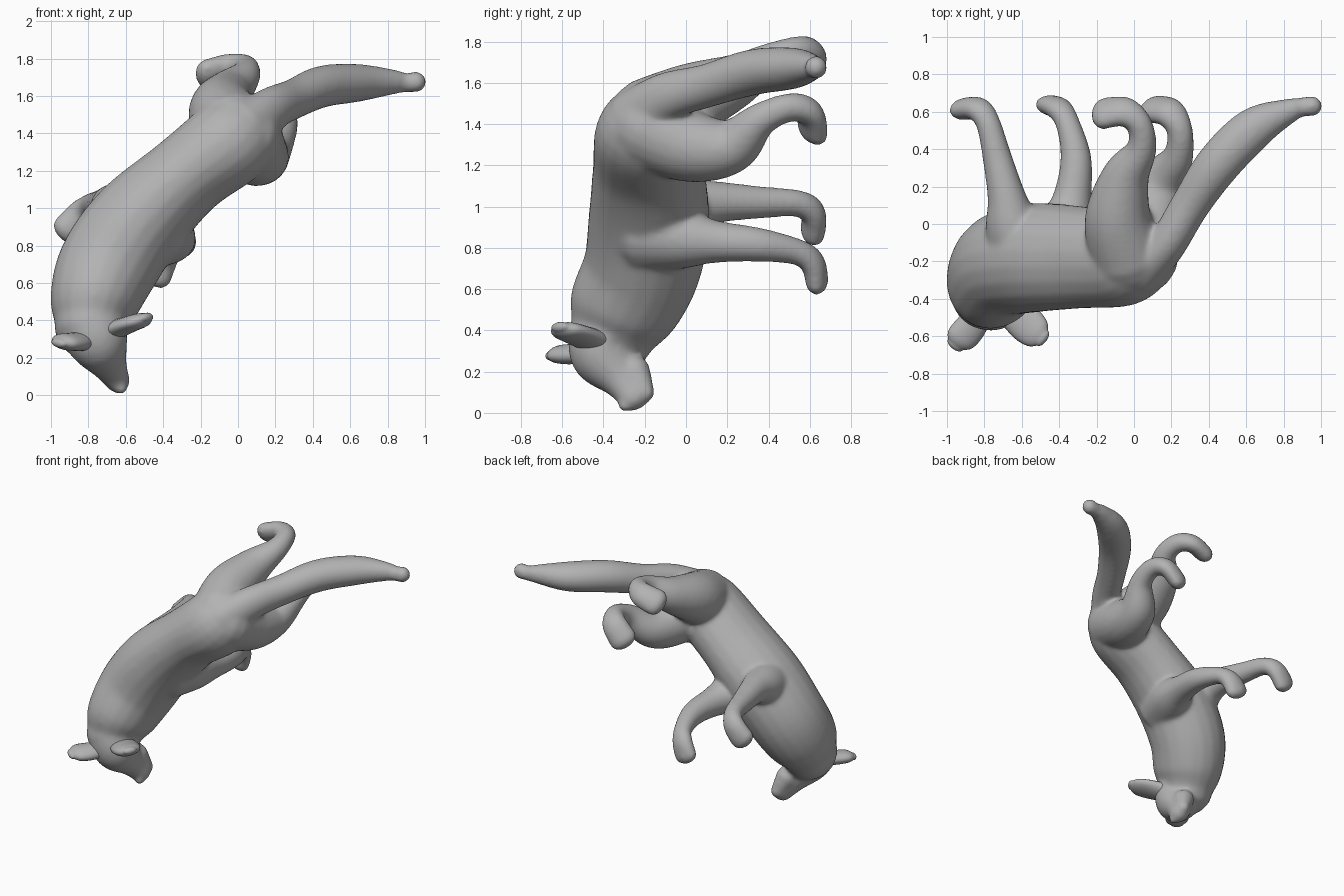
import bpy, bmesh, math
from mathutils import Vector

if "Cube" in bpy.data.objects:
    bpy.data.objects.remove(bpy.data.objects["Cube"])

grey = bpy.data.materials.new("fur grey")
grey.diffuse_color = (0.45, 0.45, 0.45, 1)
grey.use_nodes = True
grey.node_tree.nodes["Principled BSDF"].inputs["Base Color"].default_value = grey.diffuse_color


def spline(rows, t):
    """Catmull-Rom point through rows of any width."""
    i = min(int(t), len(rows) - 2)
    f = t - i
    p = [rows[max(0, min(len(rows) - 1, i + k))] for k in (-1, 0, 1, 2)]
    return [0.5 * (2 * b + (c - a) * f + (2 * a - 5 * b + 4 * c - d) * f * f
                   + (3 * b - a - 3 * c + d) * f ** 3) for a, b, c, d in zip(*p)]


def tube(bm, rows, ref=(0, 1, 0), steps=6, sides=20):
    """Round-ended limb. Rows are x, y, z, radius along ref, radius across."""
    rows = [list(r) + [r[3]] if len(r) == 4 else list(r) for r in rows]
    n = (len(rows) - 1) * steps
    pts = [spline(rows, k / steps) for k in range(n + 1)]
    pos = [Vector(p[:3]) for p in pts]
    rings = []
    for k in range(n + 1):
        d = (pos[min(k + 1, n)] - pos[max(k - 1, 0)]).normalized()
        rings.append((pos[k], d, pts[k][3], pts[k][4]))

    def cap(ring, sign):
        c, d, a, b = ring
        r = min(a, b)
        return [(c + d * sign * r * math.sin(q), d, a * math.cos(q), b * math.cos(q))
                for q in (0.4, 0.8, 1.15, 1.45)]
    rings = cap(rings[0], -1)[::-1] + rings + cap(rings[-1], 1)
    u = Vector(ref)
    loops = []
    for c, d, a, b in rings:
        u = (u - d * u.dot(d)).normalized()
        v = d.cross(u)
        loops.append([bm.verts.new(c + u * a * math.cos(s) + v * b * math.sin(s))
                      for s in (2 * math.pi * j / sides for j in range(sides))])
    for l, m in zip(loops, loops[1:]):
        for j in range(sides):
            k = (j + 1) % sides
            bm.faces.new((l[j], l[k], m[k], m[j]))
    bm.faces.new(loops[0][::-1])
    bm.faces.new(loops[-1])


def make(name, tubes, voxel=0, smooth=0):
    bm = bmesh.new()
    for rows, ref in tubes:
        tube(bm, rows, ref)
    bmesh.ops.recalc_face_normals(bm, faces=bm.faces)
    me = bpy.data.meshes.new(name)
    bm.to_mesh(me)
    bm.free()
    me.materials.append(grey)
    ob = bpy.data.objects.new(name, me)
    bpy.context.collection.objects.link(ob)
    bpy.context.view_layer.objects.active = ob
    ob.select_set(True)
    if voxel:
        m = ob.modifiers.new("fuse", 'REMESH')
        m.mode, m.voxel_size = 'VOXEL', voxel
        s = ob.modifiers.new("soften", 'SMOOTH')
        s.factor, s.iterations = 0.5, smooth
        for mod in ("fuse", "soften"):
            bpy.ops.object.modifier_apply(modifier=mod)
    bpy.ops.object.shade_smooth_by_angle(angle=math.radians(60))
    ob.select_set(False)
    return ob


Y, Z = (0, 1, 0), (0, 0, 1)
LENGTH = (.65, 0, .75)  # direction from head to rump

# Torso from neck to rump
torso = [(-.795, -.36, .38, .21, .19), (-.77, -.31, .5, .265, .24), (-.69, -.215, .7, .285, .27),
         (-.53, -.18, .93, .295, .26), (-.28, -.18, 1.17, .275, .225),
         (-.05, -.19, 1.35, .25, .24), (.0, -.15, 1.41, .2, .22)]
# Head tapering to the muzzle, with nose and jaw
head = [(-.78, -.38, .38, .19), (-.745, -.395, .28, .165), (-.69, -.31, .165, .105, .10),
        (-.645, -.25, .08, .08, .068)]
nose = [(-.645, -.285, .07, .045), (-.625, -.295, .035, .035)]
jaw = [(-.68, -.25, .2, .08), (-.635, -.2, .1, .05)]
# Hind legs with haunch, hock and paw
hind_a = [(-.03, -.17, 1.42, .21), (-.085, .03, 1.52, .18), (-.045, .25, 1.615, .13),
          (.04, .4, 1.71, .082), (.03, .53, 1.755, .07), (-.05, .6, 1.75, .066, .09),
          (-.165, .59, 1.715, .064, .1)]
hind_b = [(.03, -.17, 1.38, .21), (.095, .03, 1.29, .175), (.15, .22, 1.295, .135),
          (.235, .36, 1.42, .084), (.245, .5, 1.48, .07), (.19, .595, 1.46, .066, .09),
          (.1, .615, 1.37, .062, .1)]
# Front legs with shoulder and paw
fore_a = [(-.58, -.17, .92, .21), (-.65, .0, .99, .15), (-.68, .14, 1.02, .105),
          (-.73, .35, 1.02, .08), (-.78, .54, 1.015, .065, .068), (-.835, .615, .97, .062, .082),
          (-.91, .615, .88, .06, .093)]
fore_b = [(-.46, -.17, .88, .21), (-.37, .0, .845, .15), (-.33, .14, .83, .105),
          (-.31, .35, .815, .084), (-.355, .54, .78, .063, .068), (-.4, .615, .725, .06, .082),
          (-.445, .635, .635, .056, .093)]
# Bushy tail with a small tip
tail = [(.04, -.25, 1.42, .15, .13), (.18, -.1, 1.53, .12, .105), (.3, .1, 1.585, .107, .105),
        (.45, .32, 1.65, .112, .12), (.64, .51, 1.67, .102, .115), (.83, .605, 1.675, .068, .068),
        (.9, .625, 1.67, .052), (.95, .63, 1.675, .058)]
make("body", [(t, Y) for t in (torso, head, nose, jaw)]
     + [(t, LENGTH) for t in (hind_a, hind_b, fore_a, fore_b)] + [(tail, Z)], .013, 20)

# Flat rounded ears
make("ear_left", [([(-.81, -.46, .29, .05, .07), (-.88, -.56, .285, .048, .085),
                    (-.93, -.615, .285, .042, .08), (-.955, -.645, .28, .026, .05)],
                   (.2, 0, 1))])
make("ear_right", [([(-.67, -.44, .345, .055, .09), (-.58, -.53, .38, .045, .1),
                     (-.52, -.585, .4, .04, .085), (-.49, -.61, .415, .026, .05)],
                    (-.5, .3, 1))])
